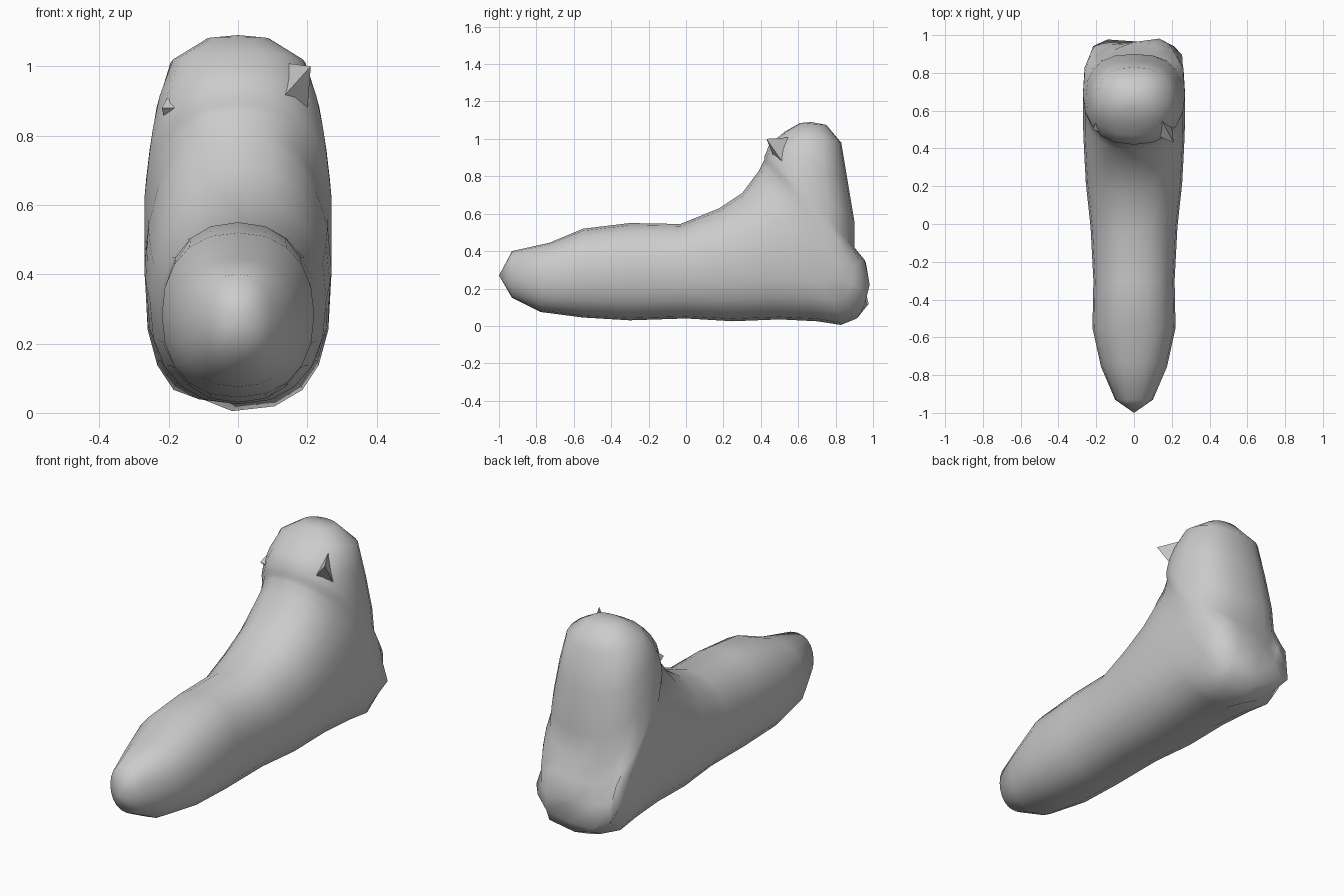
import bpy, bmesh, math, random
from mathutils import Vector

random.seed(4)
SIDES = 20

# Sections fanned from toe to ankle: sole (y, z), instep (y, z), half width,
# and sole roundness (1 = elliptical, lower = squarer)
sections = [
    (-0.93, 0.15, -0.93, 0.40, 0.10, 1.0),
    (-0.78, 0.075, -0.73, 0.445, 0.175, 0.95),
    (-0.55, 0.045, -0.55, 0.52, 0.22, 0.9),
    (-0.30, 0.03, -0.30, 0.55, 0.215, 0.9),
    (0.00, 0.04, -0.03, 0.545, 0.23, 0.9),
    (0.25, 0.025, 0.18, 0.63, 0.255, 0.85),
    (0.50, 0.035, 0.30, 0.71, 0.265, 0.8),
    (0.70, 0.025, 0.36, 0.79, 0.27, 0.75),
    (0.85, 0.01, 0.39, 0.83, 0.27, 0.7),
    (0.93, 0.05, 0.40, 0.85, 0.27, 0.65),
    (0.97, 0.13, 0.41, 0.87, 0.27, 0.62),
    (0.97, 0.23, 0.42, 0.89, 0.27, 0.62),
    (0.94, 0.33, 0.42, 0.91, 0.27, 0.65),
    (0.90, 0.42, 0.43, 0.93, 0.265, 0.75),
    (0.90, 0.56, 0.44, 0.96, 0.255, 0.8),
    (0.865, 0.77, 0.47, 0.99, 0.235, 0.85),
    (0.83, 0.98, 0.53, 1.04, 0.195, 0.9),
    (0.75, 1.075, 0.61, 1.085, 0.09, 1.0),
]


def rounded(v, p):
    return math.copysign(abs(v) ** p, v)


# Foot and ankle body
bm = bmesh.new()
rings = []
for y0, z0, y1, z1, w, low_p in sections:
    low, high = Vector((0, y0, z0)), Vector((0, y1, z1))
    ring = []
    for i in range(SIDES):
        a = math.tau * i / SIDES
        c = math.cos(a)
        p_exp = low_p if c < 0 else 0.92
        p = low.lerp(high, 0.5 + 0.5 * rounded(c, p_exp))
        p.x = w * rounded(math.sin(a), min(p_exp, 0.85))
        # lumpy heel
        if p.y > 0.82 and p.z < 0.37:
            p += Vector([random.uniform(-0.025, 0.025) for _ in range(3)])
            p.z = max(p.z, 0.0)
            p.y = min(p.y, 1.0)
        ring.append(bm.verts.new(p))
    rings.append(ring)

for a, b in zip(rings, rings[1:]):
    for i in range(SIDES):
        j = (i + 1) % SIDES
        bm.faces.new((a[i], a[j], b[j], b[i]))

# Closed toe tip and ankle top
for ring, tip in ((rings[0], (0, -1.0, 0.27)), (rings[-1], (0, 0.67, 1.09))):
    v = bm.verts.new(tip)
    for i in range(SIDES):
        bm.faces.new((ring[i], ring[(i + 1) % SIDES], v))

bmesh.ops.recalc_face_normals(bm, faces=bm.faces)
for f in bm.faces:
    f.smooth = True
mesh = bpy.data.meshes.new("foot")
bm.to_mesh(mesh)
bm.free()
bpy.context.collection.objects.link(bpy.data.objects.new("foot", mesh))


# Small ragged flakes near the ankle rim
def flake(name, points):
    m = bpy.data.meshes.new(name)
    m.from_pydata(points, [], [(0, 1, 2), (0, 3, 1), (1, 3, 2), (2, 3, 0)])
    m.update()
    bpy.context.collection.objects.link(bpy.data.objects.new(name, m))


flake("right_flake", [(0.21, 0.43, 1.00), (0.20, 0.52, 0.87),
                      (0.12, 0.47, 0.90), (0.13, 0.58, 1.01)])
flake("left_flake", [(-0.22, 0.50, 0.88), (-0.20, 0.58, 0.80),
                     (-0.12, 0.47, 0.88), (-0.17, 0.60, 0.97)])
